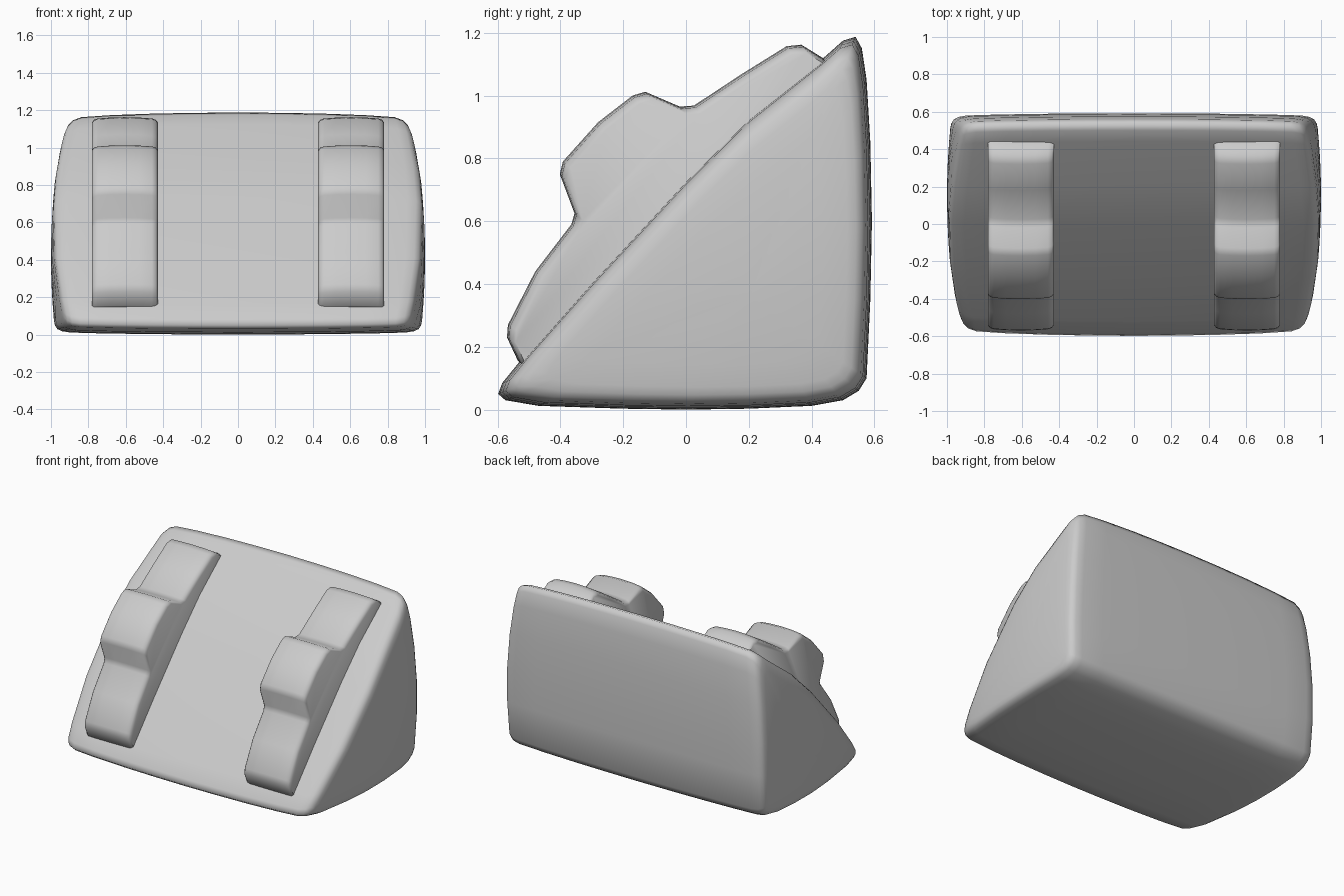
import bpy, bmesh, math

if "Cube" in bpy.data.objects:
    bpy.data.objects.remove(bpy.data.objects["Cube"])


def loft(name, rings, angle):
    """Skin equal-length rings of points and close both ends."""
    bm = bmesh.new()
    loops = [[bm.verts.new(p) for p in ring] for ring in rings]
    n = len(loops[0])
    for a, b in zip(loops, loops[1:]):
        for i in range(n):
            j = (i + 1) % n
            bm.faces.new((a[i], a[j], b[j], b[i]))
    bm.faces.new(loops[0])
    bm.faces.new(loops[-1])
    bmesh.ops.recalc_face_normals(bm, faces=bm.faces)
    mesh = bpy.data.meshes.new(name)
    bm.to_mesh(mesh)
    bm.free()
    obj = bpy.data.objects.new(name, mesh)
    bpy.context.collection.objects.link(obj)
    bpy.ops.object.select_all(action='DESELECT')
    bpy.context.view_layer.objects.active = obj
    obj.select_set(True)
    bpy.ops.object.shade_smooth_by_angle(angle=math.radians(angle))
    return obj


# Wedge body: soft triangular section (y, z), domed ends
wedge = [(-.575, .03), (-.47, .012), (-.2, .003), (0, 0), (.2, .003), (.4, .012),
         (.5, .03), (.55, .06), (.575, .1), (.587, .35), (.592, .6), (.587, .85),
         (.575, 1.05), (.56, 1.15), (.54, 1.187), (.50, 1.175), (.44, 1.122),
         (.2, .932), (0, .735), (-.3, .412), (-.52, .165), (-.585, .085), (-.598, .05)]
CY, CZ = .2, .36


def body_ring(side, reach, scale):
    ring = []
    for y, z in wedge:
        y, z = CY + (y - CY) * scale, CZ + (z - CZ) * scale
        dome = 1 - .13 * ((y - .15) ** 2 + (z - .42) ** 2)
        ring.append((side * reach * dome, y, z))
    return ring


# (reach along x, section scale) from the middle outwards to the end dome
steps = [(.25, .998), (.5, .993), (.75, .983), (.92, .97), (.965, .95),
         (.987, .92), (.997, .87), (1, .8), (1, .6), (1, .4), (1, .2), (1, .03)]
rings = [body_ring(-1, r, s) for r, s in reversed(steps)]
rings += [body_ring(1, 0, 1)]
rings += [body_ring(1, r, s) for r, s in steps]
loft("wedge_body", rings, 80)

# Stepped rails on the sloped face, outline in (y, z), closed inside the body
rail = [(-.515, .14), (-.535, .155), (-.57, .23), (-.567, .27), (-.48, .44), (-.365, .59),
        (-.355, .625), (-.402, .75), (-.392, .79), (-.28, .915), (-.17, 1.0),
        (-.13, 1.012), (-.02, .965), (.025, .968), (.18, 1.07), (.32, 1.157),
        (.367, 1.162), (.435, 1.12), (.45, 1.10), (.43, .98), (-.4, .15)]
# (offset from rail centre, sink into the slope)
half = [(.08, .003), (.145, .009), (.165, .018), (.176, .036)]
sections = [(-x, d) for x, d in reversed(half)] + [(0, 0)] + half


def rail_ring(x, sink):
    s = 1 - sink * .3
    return [(x, y * s + sink * .6, .64 + (z - .64) * s - sink * .6) for y, z in rail]


for side, label in ((-1, "left"), (1, "right")):
    loft(label + "_stepped_rail",
         [rail_ring(side * .605 + x, d) for x, d in sections], 50)
